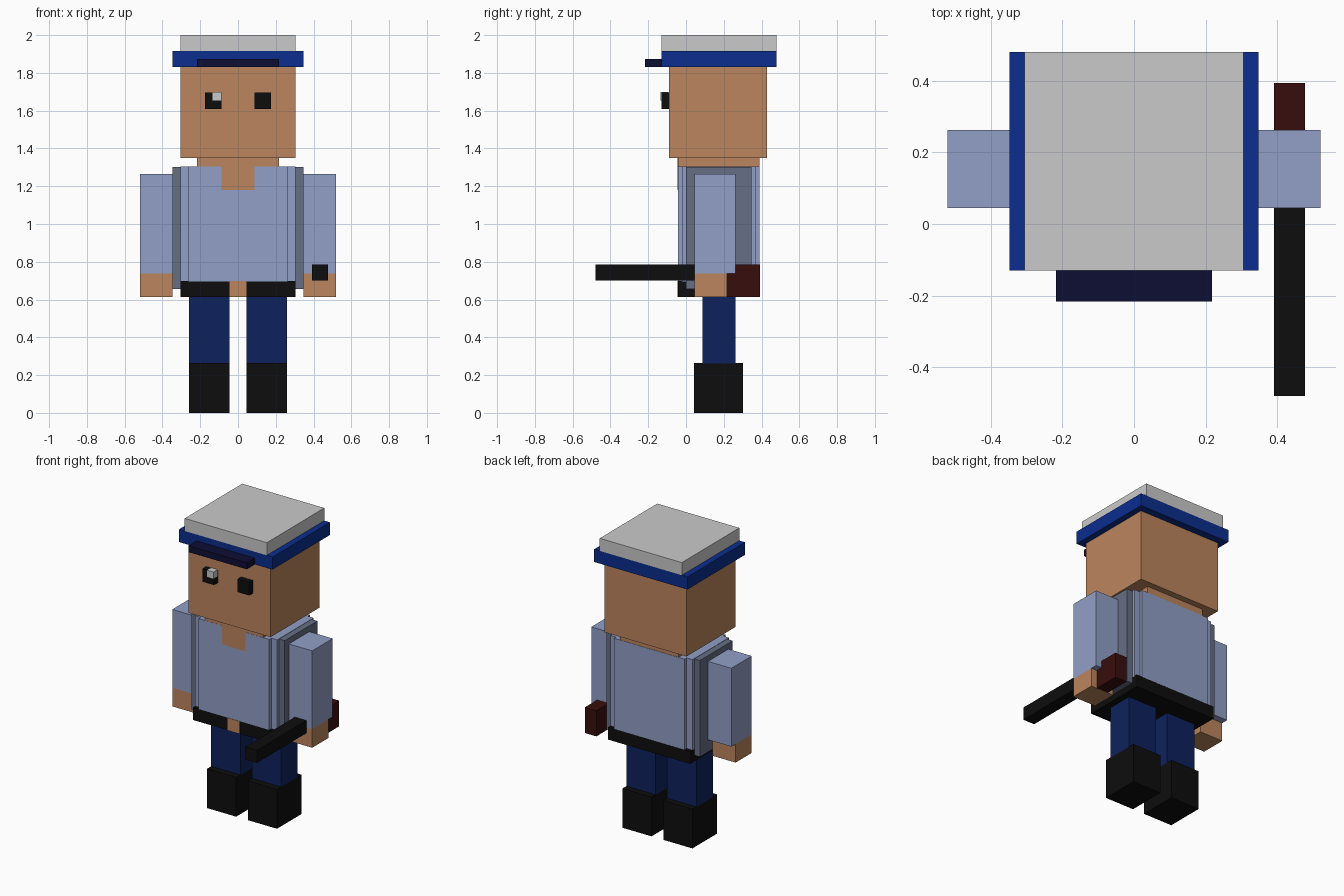
import bpy
import bmesh
from mathutils import Vector

cube = bpy.data.objects.get("Cube")
if cube:
    bpy.data.objects.remove(cube, do_unlink=True)


def material(name, r, g, b):
    """Flat colour given as 0-255 display values."""
    lin = [((c / 255 + 0.055) / 1.055) ** 2.4 if c > 10 else c / 255 / 12.92 for c in (r, g, b)]
    mat = bpy.data.materials.new(name)
    mat.use_nodes = True
    mat.diffuse_color = (*lin, 1)
    mat.node_tree.nodes["Principled BSDF"].inputs["Base Color"].default_value = (*lin, 1)
    return mat


skin = material("skin", 187, 133, 93)
shirt_blue = material("shirt blue", 146, 159, 198)
vest_grey = material("vest grey", 101, 110, 131)
trouser_blue = material("trouser blue", 13, 33, 92)
band_blue = material("band blue", 11, 45, 141)
visor_navy = material("visor navy", 13, 13, 52)
black = material("black", 13, 13, 13)
handle_red = material("handle red", 56, 13, 13)
cap_grey = material("cap grey", 202, 202, 202)


def box(name, mat, xs, ys, zs):
    """Axis-aligned box from its x, y and z ranges."""
    lo, hi = (Vector(v) for v in zip(xs, ys, zs))
    bm = bmesh.new()
    bmesh.ops.create_cube(bm, size=1)
    for v in bm.verts:
        v.co = (lo + hi) / 2 + v.co * (hi - lo)
    mesh = bpy.data.meshes.new(name)
    bm.to_mesh(mesh)
    bm.free()
    mesh.materials.append(mat)
    obj = bpy.data.objects.new(name, mesh)
    bpy.context.collection.objects.link(obj)
    return obj


def centred(name, mat, half, ys, zs):
    return box(name, mat, (-half, half), ys, zs)


def pair(name, mat, xs, ys, zs):
    box("left_" + name, mat, xs, ys, zs)
    box("right_" + name, mat, (-xs[1], -xs[0]), ys, zs)


# Cap
centred("cap_crown", cap_grey, 0.305, (-0.13, 0.48), (1.915, 2.0))
centred("cap_band", band_blue, 0.347, (-0.13, 0.48), (1.83, 1.915))
centred("cap_visor", visor_navy, 0.217, (-0.216, -0.13), (1.83, 1.873))

# Head and neck
centred("head", skin, 0.305, (-0.09, 0.43), (1.35, 1.83))
centred("neck", skin, 0.217, (-0.042, 0.388), (1.30, 1.35))
centred("neckline", skin, 0.087, (-0.046, 0.0), (1.18, 1.35))
pair("eye", black, (0.087, 0.174), (-0.13, -0.09), (1.61, 1.697))
box("eye_glint", cap_grey, (-0.134, -0.087), (-0.136, -0.092), (1.655, 1.70))

# Layered torso, stepping outwards at the corners
centred("shirt_core", shirt_blue, 0.262, (-0.043, 0.39), (0.695, 1.305))
centred("shirt_sides", shirt_blue, 0.305, (-0.02, 0.367), (0.695, 1.305))
centred("vest_sides", vest_grey, 0.347, (0.0, 0.347), (0.655, 1.303))

# Belt
centred("belt", black, 0.305, (-0.043, 0.39), (0.613, 0.697))
centred("belt_buckle", skin, 0.044, (-0.046, -0.04), (0.613, 0.697))

# Arms
pair("sleeve", shirt_blue, (0.347, 0.52), (0.045, 0.262), (0.738, 1.264))
pair("hand", skin, (0.347, 0.52), (0.045, 0.216), (0.613, 0.738))

# Legs
pair("leg", trouser_blue, (0.044, 0.26), (0.087, 0.262), (0.262, 0.615))
pair("boot", black, (0.044, 0.26), (0.043, 0.303), (0.0, 0.264))

# Baton held in the left hand
box("baton_shaft", black, (0.391, 0.477), (-0.48, 0.05), (0.70, 0.785))
box("baton_handle", handle_red, (0.391, 0.477), (0.21, 0.393), (0.613, 0.785))
